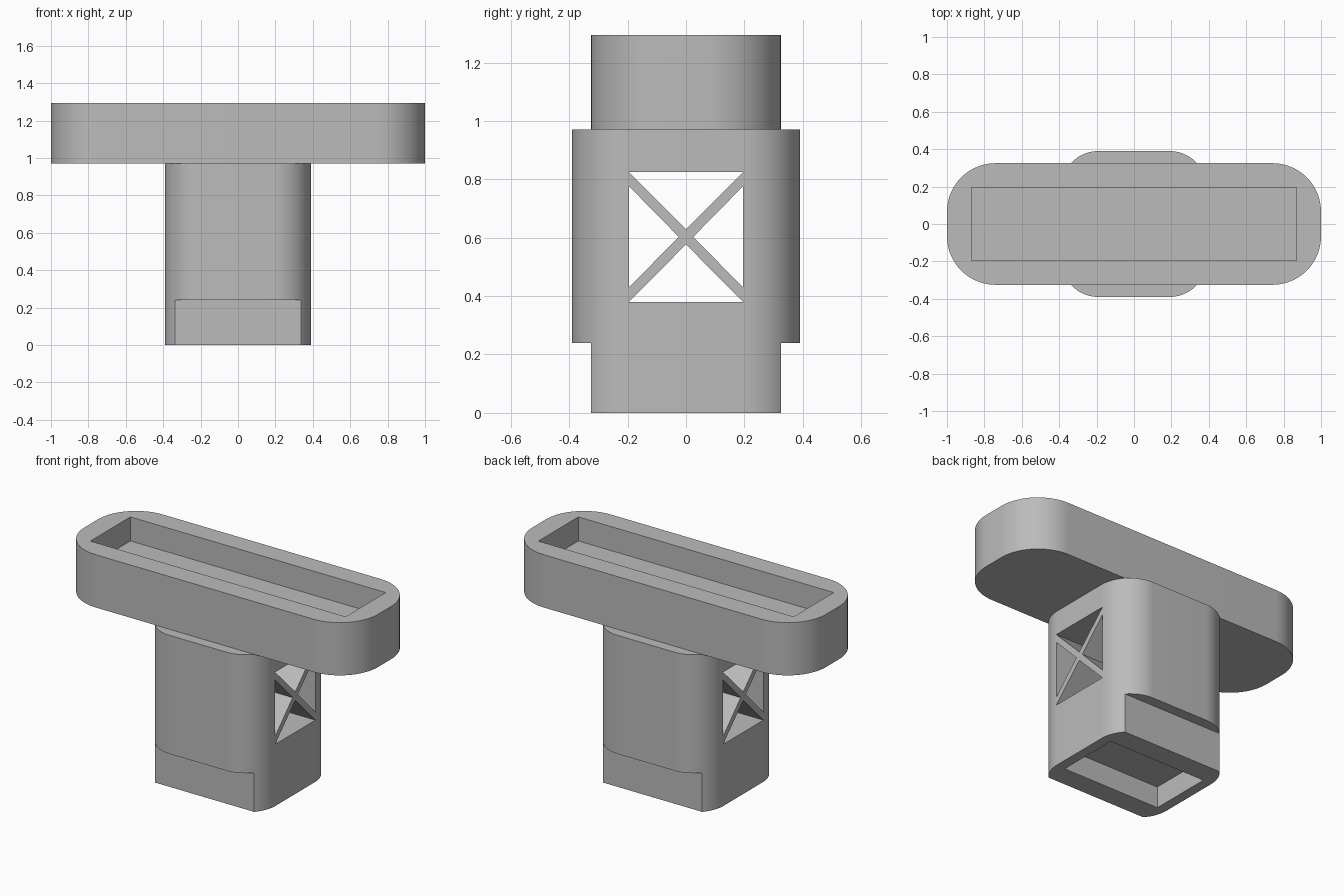
import bpy, bmesh
from math import cos, sin, pi, radians

cube = bpy.data.objects.get("Cube")
if cube:
    bpy.data.objects.remove(cube, do_unlink=True)

grey = bpy.data.materials.new("plain_grey")
grey.use_nodes = True
grey.diffuse_color = (0.5, 0.5, 0.5, 1)
grey.node_tree.nodes["Principled BSDF"].inputs["Base Color"].default_value = (0.5, 0.5, 0.5, 1)


def prism(name, profile, start, direction):
    """Extrude a closed 3D profile along a direction vector."""
    bm = bmesh.new()
    face = bm.faces.new([bm.verts.new([p + s for p, s in zip(pt, start)]) for pt in profile])
    new = bmesh.ops.extrude_face_region(bm, geom=[face])["geom"]
    bmesh.ops.translate(bm, vec=direction, verts=[v for v in new if isinstance(v, bmesh.types.BMVert)])
    bmesh.ops.recalc_face_normals(bm, faces=bm.faces)
    mesh = bpy.data.meshes.new(name)
    bm.to_mesh(mesh)
    bm.free()
    mesh.materials.append(grey)
    obj = bpy.data.objects.new(name, mesh)
    bpy.context.collection.objects.link(obj)
    return obj


def rounded_block(name, hx, hy, r, z0, z1, steps=20):
    """Upright block with rounded vertical corners."""
    pts = []
    for k, (sx, sy) in enumerate([(1, 1), (-1, 1), (-1, -1), (1, -1)]):
        for i in range(steps + 1):
            a = (k + i / steps) * pi / 2
            pts.append((sx * (hx - r) + r * cos(a), sy * (hy - r) + r * sin(a), 0))
    return prism(name, pts, (0, 0, z0), (0, 0, z1 - z0))


def box(name, x, y, z):
    pts = [(x[0], y[0], 0), (x[1], y[0], 0), (x[1], y[1], 0), (x[0], y[1], 0)]
    return prism(name, pts, (0, 0, z[0]), (0, 0, z[1] - z[0]))


def carve(obj, cutters):
    """Subtract the cutters, bake the result and shade it."""
    bpy.context.view_layer.objects.active = obj
    for c in cutters:
        c.hide_render = True
        mod = obj.modifiers.new("cut", 'BOOLEAN')
        mod.operation, mod.solver, mod.object = 'DIFFERENCE', 'EXACT', c
        bpy.ops.object.modifier_apply(modifier=mod.name)
        bpy.data.objects.remove(c, do_unlink=True)
    bpy.ops.object.select_all(action='DESELECT')
    obj.select_set(True)
    bpy.ops.object.shade_smooth_by_angle(angle=radians(30))


# Wide top plate with a shallow rectangular tray
top_plate = rounded_block("top_plate", 1.0, 0.325, 0.26, 0.97, 1.295)
carve(top_plate, [box("tray_cutter", (-0.87, 0.87), (-0.195, 0.195), (1.147, 1.5))])

# Column: flattened foot, socket underneath
column = rounded_block("column", 0.39, 0.39, 0.2, 0, 0.97)
cutters = [box("foot_cutter", (-1, 1), sorted((s * 0.325, s * 0.6)), (-0.2, 0.24)) for s in (-1, 1)]
cutters.append(box("socket_cutter", (-0.33, 0.33), (-0.195, 0.195), (-0.2, 0.13)))

# Four triangular openings leave a crossed brace right through the column
w, mid = 0.196, 0.603
windows = [[(-w, 0.825), (w, 0.825), (0, 0.629)],
           [(-w, 0.38), (w, 0.38), (0, 0.577)]]
windows += [[(s * w, 0.777), (s * w, 0.429), (s * 0.025, mid)] for s in (-1, 1)]
for tri in windows:
    cutters.append(prism("window_cutter", [(0, y, z) for y, z in tri], (-0.6, 0, 0), (1.2, 0, 0)))
carve(column, cutters)
